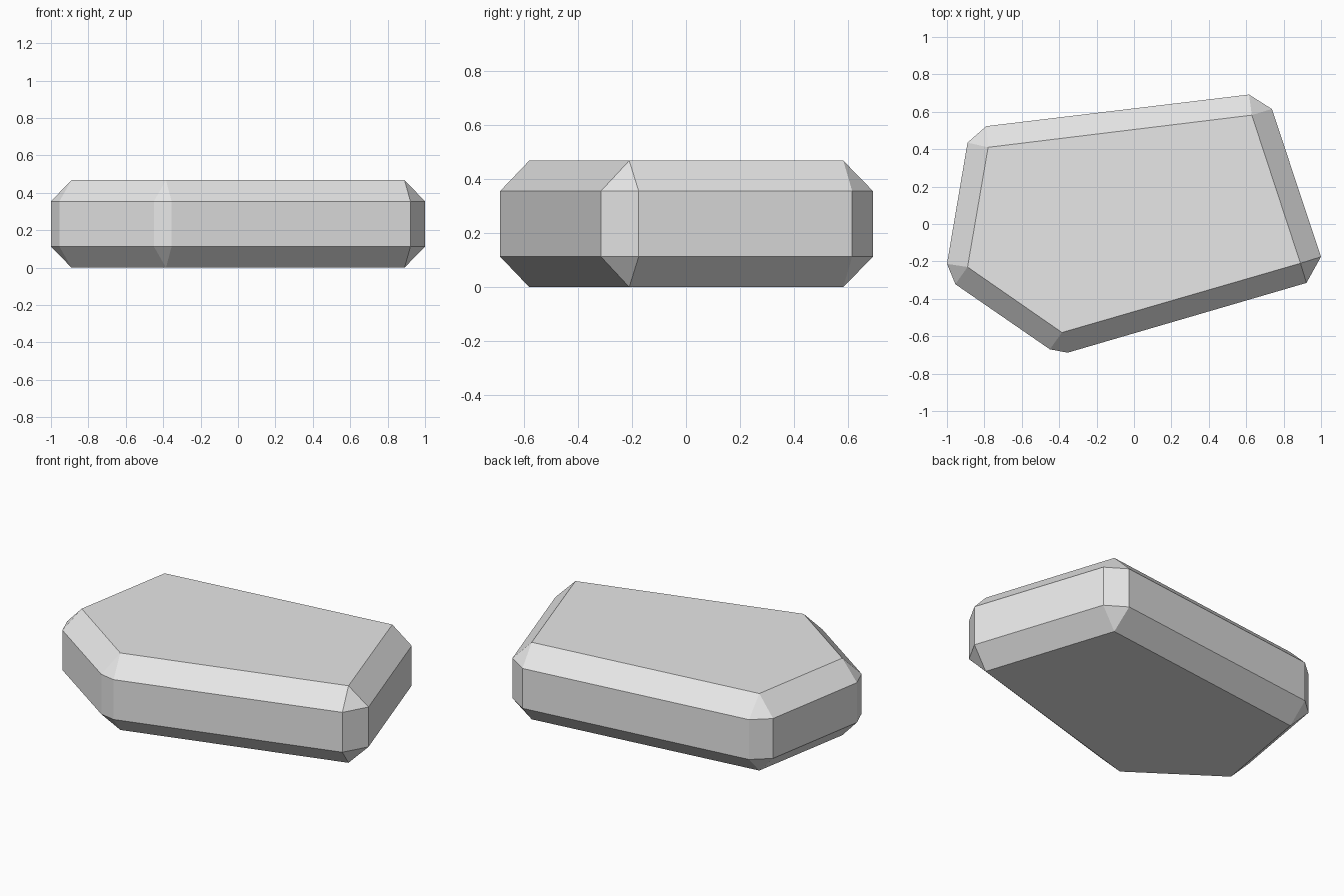
import bpy
import bmesh

cube = bpy.data.objects.get("Cube")
if cube:
    bpy.data.objects.remove(cube, do_unlink=True)

# One plain grey for the whole stone
grey = bpy.data.materials.new("light grey stone")
grey.use_nodes = True
color = (0.8, 0.8, 0.8, 1)
grey.diffuse_color = color
grey.node_tree.nodes["Principled BSDF"].inputs["Base Color"].default_value = color

# Five corners, counter-clockwise: cap point, then the two wall points beside it
corners = [
    ((-0.385, -0.58), (-0.45, -0.67), (-0.355, -0.688)),
    ((0.89, -0.21), (0.922, -0.315), (1.0, -0.175)),
    ((0.63, 0.582), (0.737, 0.615), (0.615, 0.692)),
    ((-0.78, 0.41), (-0.79, 0.523), (-0.89, 0.435)),
    ((-0.89, -0.23), (-1.0, -0.213), (-0.955, -0.322)),
]
height, bevel = 0.468, 0.113

bm = bmesh.new()


def ring(points, z):
    return [bm.verts.new((x, y, z)) for x, y in points]


caps = [c[0] for c in corners]
walls = [p for c in corners for p in c[1:]]
low_cap, high_cap = ring(caps, 0), ring(caps, height)
low, high = ring(walls, bevel), ring(walls, height - bevel)

# Flat top and bottom
bm.faces.new(high_cap)
bm.faces.new(low_cap[::-1])

# Upright walls, alternating narrow corners and wide sides
for i in range(len(walls)):
    j = (i + 1) % len(walls)
    bm.faces.new((low[i], low[j], high[j], high[i]))

# Corner triangles and sloping bevels, above and below
for cap, rim in ((high_cap, high), (low_cap, low)):
    for i in range(len(caps)):
        j = (i + 1) % len(caps)
        a, b, c = rim[2 * i], rim[2 * i + 1], rim[2 * j]
        bm.faces.new((a, b, cap[i]))
        bm.faces.new((b, c, cap[j], cap[i]))

bmesh.ops.recalc_face_normals(bm, faces=bm.faces)
mesh = bpy.data.meshes.new("flat_stone")
bm.to_mesh(mesh)
bm.free()
mesh.materials.append(grey)
stone = bpy.data.objects.new("flat_stone", mesh)
bpy.context.collection.objects.link(stone)
